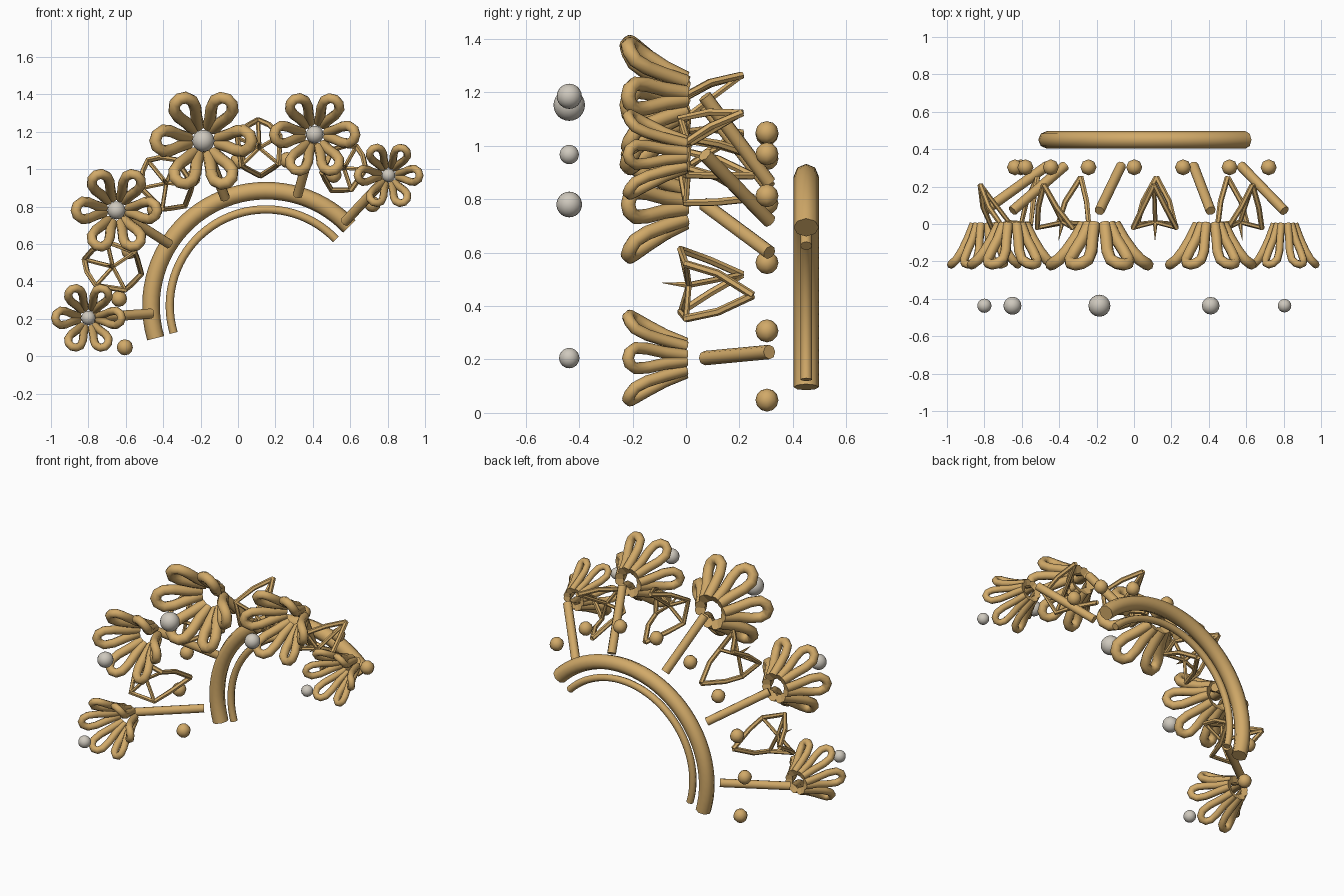
import bpy
import math
from math import cos, sin, radians
from mathutils import Vector

if "Cube" in bpy.data.objects:
    bpy.data.objects.remove(bpy.data.objects["Cube"], do_unlink=True)


def make_material(name, rgb):
    mat = bpy.data.materials.new(name)
    mat.use_nodes = True
    mat.diffuse_color = (*rgb, 1)
    bsdf = next(n for n in mat.node_tree.nodes if n.type == "BSDF_PRINCIPLED")
    bsdf.inputs["Base Color"].default_value = (*rgb, 1)
    return mat


GOLD = make_material("gold", (0.64, 0.40, 0.14))
PEARL = make_material("pearl", (0.62, 0.58, 0.51))
HUB_X, HUB_Z = 0.15, 0.27          # centre of the band's arc
ARC_START, ARC_END = 196.4, 43.6   # angles of the band's ends


def polar(radius, degrees, y):
    a = radians(degrees)
    return Vector((HUB_X + radius * cos(a), y, HUB_Z + radius * sin(a)))


def finish(obj, mat):
    obj.data.materials.clear()
    obj.data.materials.append(mat)
    bpy.ops.object.select_all(action="DESELECT")
    obj.select_set(True)
    bpy.context.view_layer.objects.active = obj
    bpy.ops.object.shade_smooth_by_angle(angle=radians(50))


def tubes(name, paths, radius, sides=8):
    """Mesh of capped tubes; each path is a list of (point, thickness)."""
    curve = bpy.data.curves.new(name, "CURVE")
    curve.dimensions = "3D"
    curve.bevel_depth = radius
    curve.bevel_resolution = (sides - 4) // 2
    curve.use_fill_caps = True
    for path in paths:
        spline = curve.splines.new("POLY")
        spline.points.add(len(path) - 1)
        for p, (co, thick) in zip(spline.points, path):
            p.co = (*co, 1)
            p.radius = thick
    temp = bpy.data.objects.new(name + "_path", curve)
    bpy.context.collection.objects.link(temp)
    bpy.context.view_layer.update()
    deps = bpy.context.evaluated_depsgraph_get()
    mesh = bpy.data.meshes.new_from_object(temp.evaluated_get(deps))
    bpy.data.objects.remove(temp, do_unlink=True)
    obj = bpy.data.objects.new(name, mesh)
    bpy.context.collection.objects.link(obj)
    finish(obj, GOLD)
    return obj


def ball(name, centre, radius, mat, segments, rings):
    bpy.ops.mesh.primitive_uv_sphere_add(
        segments=segments, ring_count=rings, radius=radius, location=centre)
    obj = bpy.context.object
    obj.name = name
    finish(obj, mat)


def even(points, thick=1):
    return [(p, thick) for p in points]


# Band: two concentric arcs
for name, radius, thick in (("outer_band", 0.615, 0.047), ("inner_band", 0.515, 0.022)):
    steps = 36
    path = [polar(radius, ARC_START + (ARC_END - ARC_START) * i / steps, 0.45)
            for i in range(steps + 1)]
    tubes(name, [even(path)], thick)

# Small beads behind the flowers
for i in range(9):
    angle = ARC_START + (ARC_END - ARC_START) * i / 8
    ball(f"bead_{i + 1}", polar(0.787, angle, 0.303), 0.043, GOLD, 8, 6)

# Half outline of one petal: outward, sideways (shares of reach), depth
PETAL = [(0.32, 0.06, 0.0), (0.50, 0.12, -0.08), (0.68, 0.20, -0.145),
         (0.84, 0.215, -0.19), (0.96, 0.13, -0.21), (1.0, 0.0, -0.217)]


def petal_path(x, z, reach, degrees):
    outline = PETAL + [(u, -v, y) for u, v, y in reversed(PETAL[:-1])]
    c, s = cos(radians(degrees)), sin(radians(degrees))
    return even([Vector((x + reach * (u * c - v * s), y, z + reach * (u * s + v * c)))
                 for u, v, y in outline])


# Flowers: centre x, z, overall radius, pearl radius
FLOWERS = [(-0.80, 0.205, 0.20, 0.038), (-0.65, 0.78, 0.245, 0.048),
           (-0.185, 1.152, 0.29, 0.059), (0.41, 1.185, 0.245, 0.047),
           (0.805, 0.967, 0.187, 0.036)]
flower_angles = []
for i, (x, z, size, pearl) in enumerate(FLOWERS, 1):
    thick = 0.112 * size
    tubes(f"flower_{i}", [petal_path(x, z, size - thick, k * 60) for k in range(6)], thick)
    ball(f"pearl_{i}", (x, -0.437, z), pearl, PEARL, 16, 12)
    angle = math.degrees(math.atan2(z - HUB_Z, x - HUB_X)) % 360
    flower_angles.append(angle)
    tubes(f"stem_{i}", [even([Vector((x, 0.07, z)), polar(0.615, angle, 0.312)])], 0.027)


# Openwork leaves between the flowers
def leaf(name, degrees, size):
    a = radians(degrees)
    centre = polar(0.845, degrees, 0)

    def at(r, t, y):
        r, t = r * size, t * size
        return centre + Vector((r * cos(a) - t * sin(a), y, r * sin(a) + t * cos(a)))

    tip, root = at(0.15, 0, 0.21), at(-0.15, 0, 0.25)
    hub, spike = at(0.0, 0, 0.01), at(0.03, 0, -0.09)
    paths = [even([hub, tip], 0.8), [(hub, 0.9), (spike, 0.05)]]
    for side in (-1, 1):
        upper, lower = at(0.06, side * 0.115, -0.02), at(-0.09, side * 0.1, 0.0)
        bend_up = at(0.12, side * 0.06, 0.09)
        bend_low = at(-0.11, side * 0.07, 0.12)
        paths.append(even([tip, bend_up, upper, lower, bend_low, root]))
        paths += [even([hub, upper], 0.75), even([hub, lower], 0.75)]
    tubes(name, paths, 0.015, 6)


for i, size in enumerate((1.05, 1.05, 1.0, 0.9)):
    leaf(f"leaf_{i + 1}", (flower_angles[i] + flower_angles[i + 1]) / 2, size)
